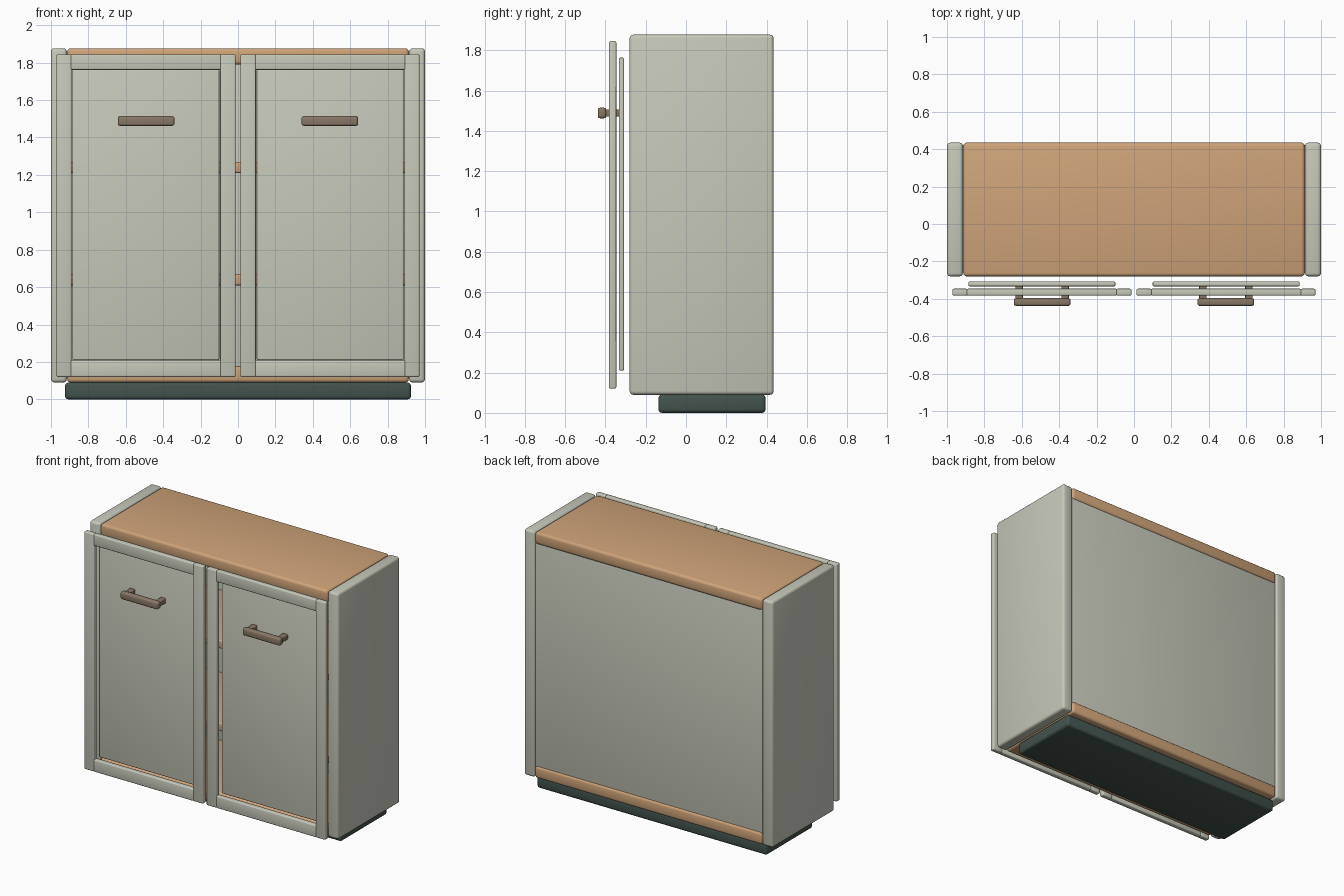
import bpy, bmesh, math
from mathutils import Vector

cube = bpy.data.objects.get("Cube")
if cube:
    bpy.data.objects.remove(cube, do_unlink=True)


def material(name, rgb):
    m = bpy.data.materials.new(name)
    m.use_nodes = True
    m.diffuse_color = (*rgb, 1)
    m.node_tree.nodes["Principled BSDF"].inputs["Base Color"].default_value = (*rgb, 1)
    return m


SAGE = material("sage_grey_paint", (0.57, 0.58, 0.49))
WOOD = material("warm_wood", (0.62, 0.37, 0.19))
BRONZE = material("bronze_metal", (0.25, 0.19, 0.13))
DARK = material("dark_green_plinth", (0.055, 0.085, 0.075))


def box(name, xs, ys, zs, mat, bevel):
    """Softly rounded board spanning the given x, y and z ranges."""
    lo, hi = (Vector(c) for c in zip(xs, ys, zs))
    bm = bmesh.new()
    bmesh.ops.create_cube(bm, size=1)
    for v in bm.verts:
        v.co = (lo + hi) / 2 + v.co * (hi - lo)
    bmesh.ops.bevel(bm, geom=bm.edges[:], offset=bevel, segments=3,
                    profile=0.5, affect='EDGES', clamp_overlap=True)
    mesh = bpy.data.meshes.new(name)
    bm.to_mesh(mesh)
    bm.free()
    mesh.materials.append(mat)
    ob = bpy.data.objects.new(name, mesh)
    bpy.context.collection.objects.link(ob)
    bpy.ops.object.select_all(action='DESELECT')
    ob.select_set(True)
    bpy.context.view_layer.objects.active = ob
    bpy.ops.object.shade_smooth_by_angle(angle=math.radians(40))
    return ob


# Carcass
DEPTH = (-0.28, 0.435)
INNER = (-0.913, 0.913)
box("plinth", (-0.925, 0.925), (-0.137, 0.395), (0, 0.09), DARK, 0.018)
box("top_board", INNER, DEPTH, (1.79, 1.877), WOOD, 0.018)
box("bottom_board", INNER, DEPTH, (0.09, 0.177), WOOD, 0.018)
box("back_panel", INNER, (0.4, 0.425), (0.165, 1.8), SAGE, 0.004)
for label, z in (("lower", 0.61), ("upper", 1.21)):
    box(label + "_shelf", INNER, (-0.25, 0.41), (z, z + 0.06), WOOD, 0.01)

# Side panels, doors and handles, repeated on both sides
for side, s in (("left", 1), ("right", -1)):
    def part(name, a, b, ys, zs, mat, bevel):
        box(side + "_" + name, sorted((s * a, s * b)), ys, zs, mat, bevel)

    part("side_panel", 0.915, 1.0, DEPTH, (0.09, 1.877), SAGE, 0.018)

    # Door frame with a panel set behind it
    frame = (-0.383, -0.346)
    part("door_outer_stile", 0.89, 0.97, frame, (0.12, 1.845), SAGE, 0.008)
    part("door_inner_stile", 0.013, 0.095, frame, (0.12, 1.845), SAGE, 0.008)
    part("door_top_rail", 0.09, 0.895, frame, (1.762, 1.845), SAGE, 0.008)
    part("door_bottom_rail", 0.09, 0.895, frame, (0.12, 0.208), SAGE, 0.008)
    part("door_panel", 0.1, 0.885, (-0.333, -0.308), (0.21, 1.763), SAGE, 0.006)

    # Handle
    part("handle_bar", 0.34, 0.642, (-0.438, -0.396), (1.462, 1.515), BRONZE, 0.012)
    for label, x in (("inner", 0.368), ("outer", 0.614)):
        part("handle_post_" + label, x - 0.02, x + 0.02,
             (-0.405, -0.33), (1.47, 1.507), BRONZE, 0.005)
